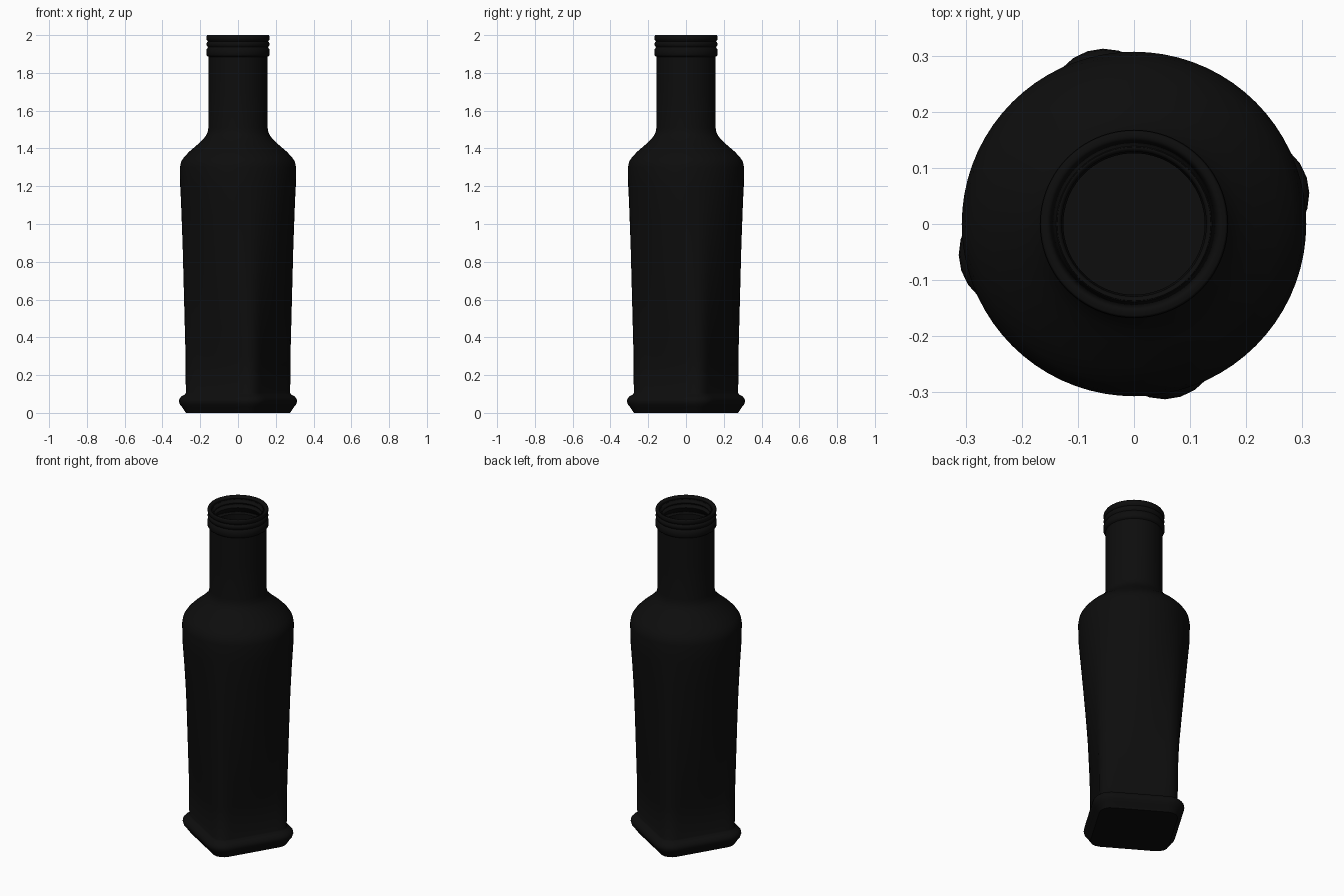
import bpy, bmesh, math

if "Cube" in bpy.data.objects:
    bpy.data.objects.remove(bpy.data.objects["Cube"])

N = 72                      # points per ring
TURN = math.radians(14)     # direction of a base corner
CORNER = 0.22               # distance from axis to corner-arc centres


def square_radius(ang, r):
    """Polar radius of a rounded square with corner radius r."""
    phi = (ang - TURN + math.pi / 4) % (math.pi / 2) - math.pi / 4
    psi = math.pi / 4 - abs(phi)
    c = CORNER / math.sqrt(2)
    a = c + r
    if a * math.tan(psi) <= c:
        return a / math.cos(psi)
    return CORNER * math.cos(phi) + math.sqrt(r * r - (CORNER * math.sin(phi)) ** 2)


# Rounded-square rings of the foot: (z, corner radius)
foot = [(0.0, 0.062), (0.006, 0.066), (0.03, 0.082), (0.045, 0.094), (0.06, 0.099),
        (0.075, 0.097), (0.088, 0.085), (0.097, 0.068), (0.105, 0.063)]

# Round rings of shoulder, neck and threaded mouth: (z, radius)
upper = [(1.30, 0.307), (1.33, 0.301), (1.355, 0.285), (1.385, 0.256), (1.42, 0.215),
         (1.445, 0.189), (1.465, 0.171), (1.485, 0.161), (1.51, 0.157), (1.70, 0.156),
         (1.885, 0.156), (1.89, 0.164), (1.897, 0.168), (1.922, 0.168), (1.93, 0.163),
         (1.936, 0.159), (1.944, 0.165), (1.953, 0.167), (1.961, 0.165), (1.967, 0.159),
         (1.974, 0.165), (1.98, 0.167), (1.993, 0.167), (2.0, 0.163)]

angles = [2 * math.pi * i / N for i in range(N)]
rings = [(z, [square_radius(a, r) for a in angles]) for z, r in foot]

# Body blends from rounded square to circle
for z in (0.3, 0.45, 0.6, 0.75, 0.9, 1.05, 1.2):
    t = max(0, (z - 0.25) / 0.95)
    rings.append((z, [square_radius(a, 0.063) * (1 - t) + 0.306 * t for a in angles]))
rings += [(z, [r] * N) for z, r in upper]

# Skin the rings and close the bottom
bm = bmesh.new()
loops = [[bm.verts.new((r * math.cos(a), r * math.sin(a), z)) for a, r in zip(angles, radii)]
         for z, radii in rings]
for low, high in zip(loops, loops[1:]):
    for i in range(N):
        j = (i + 1) % N
        bm.faces.new((low[i], low[j], high[j], high[i]))
bm.faces.new(loops[0][::-1])
mesh = bpy.data.meshes.new("bottle")
bm.to_mesh(mesh)
bm.free()
bottle = bpy.data.objects.new("bottle", mesh)
bpy.context.collection.objects.link(bottle)

# Wall thickness, open at the mouth
wall = bottle.modifiers.new("wall", 'SOLIDIFY')
wall.thickness = 0.03
wall.offset = -1

# Dark glass
glass = bpy.data.materials.new("dark_glass")
glass.diffuse_color = (0.004, 0.004, 0.004, 1)
glass.use_nodes = True
glass.node_tree.nodes["Principled BSDF"].inputs["Base Color"].default_value = glass.diffuse_color
mesh.materials.append(glass)

bpy.context.view_layer.objects.active = bottle
bottle.select_set(True)
bpy.ops.object.shade_smooth_by_angle(angle=math.radians(40))
